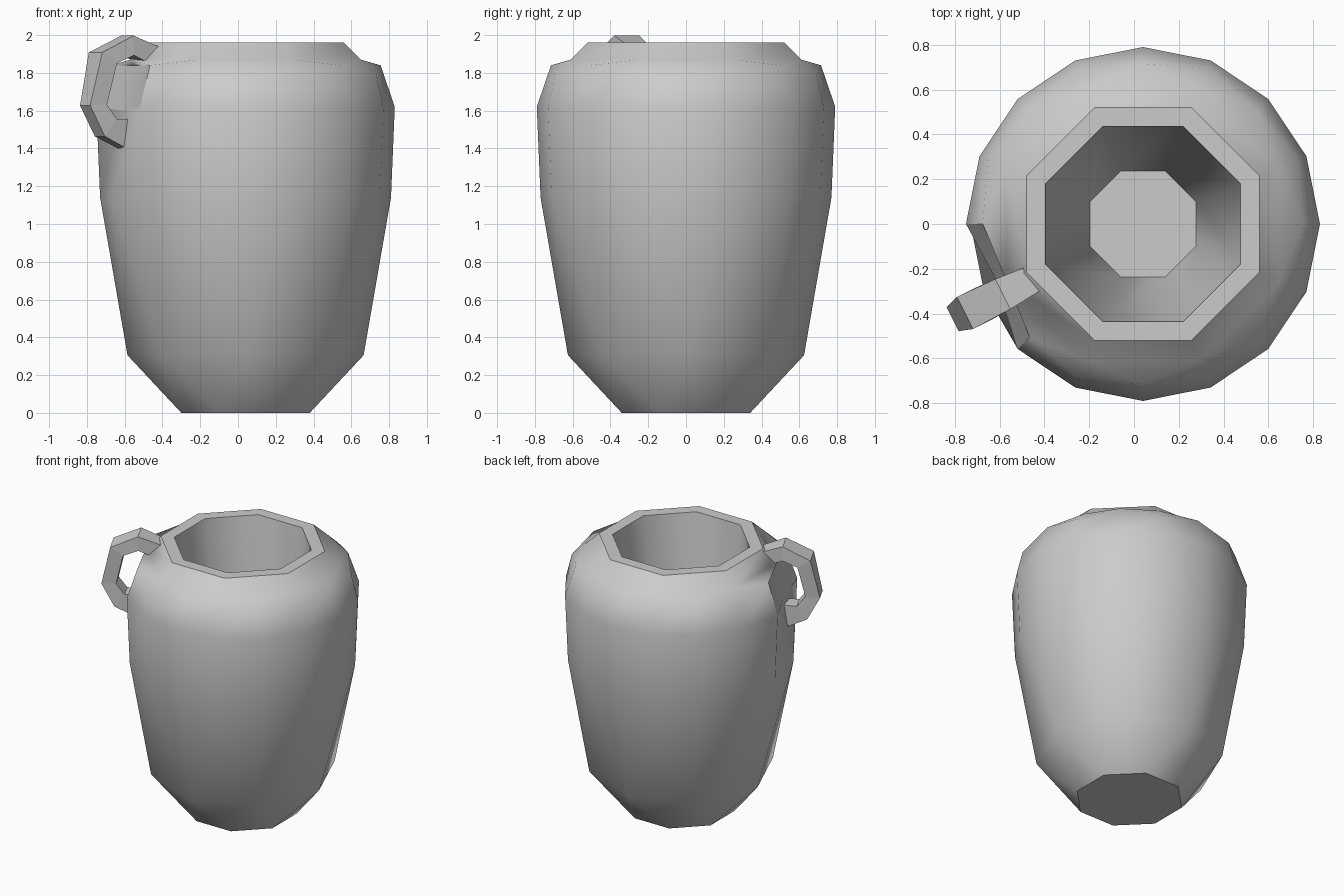
import bpy, bmesh, math
from mathutils import Vector

if "Cube" in bpy.data.objects:
    bpy.data.objects.remove(bpy.data.objects["Cube"])

CX = 0.04                       # the pot axis sits slightly right of centre
A8 = math.cos(math.pi / 8)      # apothem factor of an octagon


def ring(bm, kind, radius, z):
    """'full' 16-gon; 'flat' octagon with sides on the axes (radius = apothem);
    'point' octagon with corners on the axes."""
    n = 16 if kind == 'full' else 8
    off = math.pi / 8 if kind == 'flat' else 0.0
    r = radius / A8 if kind == 'flat' else radius
    return [bm.verts.new((CX + r * math.cos(off + i * math.tau / n),
                          r * math.sin(off + i * math.tau / n), z)) for i in range(n)]


def bridge(bm, a, b):
    for i in range(len(a)):
        j = (i + 1) % len(a)
        bm.faces.new((a[i], a[j], b[j], b[i]))


def bridge_flat(bm, big, flat):
    """16-gon to flat octagon."""
    for k in range(8):
        p, q, r = big[2 * k], big[2 * k + 1], big[(2 * k + 2) % 16]
        bm.faces.new((p, flat[k - 1], flat[k]))
        bm.faces.new((p, q, flat[k]))
        bm.faces.new((q, r, flat[k]))


def bridge_point(bm, big, point):
    """16-gon to pointed octagon."""
    for k in range(8):
        p, q, r = big[2 * k], big[2 * k + 1], big[(2 * k + 2) % 16]
        e, f = point[k], point[(k + 1) % 8]
        bm.faces.new((p, q, e))
        bm.faces.new((q, f, e))
        bm.faces.new((q, r, f))


def bridge_zigzag(bm, point, flat):
    """Pointed octagon to flat octagon."""
    for k in range(8):
        bm.faces.new((point[k], flat[k - 1], flat[k]))
        bm.faces.new((point[k], flat[k], point[(k + 1) % 8]))


def finish(bm, name, smooth):
    bmesh.ops.recalc_face_normals(bm, faces=bm.faces[:])
    for f in bm.faces:
        f.smooth = smooth
    me = bpy.data.meshes.new(name)
    bm.to_mesh(me)
    bm.free()
    ob = bpy.data.objects.new(name, me)
    bpy.context.collection.objects.link(ob)
    return ob


# Pot body: rings up the outside and down the inside
bm = bmesh.new()
base = ring(bm, 'flat', 0.34, 0.0)
foot = ring(bm, 'point', 0.625, 0.305)
belly = ring(bm, 'full', 0.77, 1.14)
widest = ring(bm, 'full', 0.79, 1.62)
shoulder = ring(bm, 'full', 0.715, 1.84)
neck = ring(bm, 'flat', 0.61, 1.87)
rim_out = ring(bm, 'flat', 0.52, 1.96)
rim_in = ring(bm, 'flat', 0.435, 1.96)
floor = ring(bm, 'flat', 0.237, 0.2)

# Shoulder drops a little between the eight main corners
for i, v in enumerate(shoulder):
    if i % 2:
        a = i * math.tau / 16
        v.co = (CX + 0.75 * math.cos(a), 0.75 * math.sin(a), 1.785)

bridge_zigzag(bm, foot, base)
bridge_point(bm, belly, foot)
bridge(bm, belly, widest)
bridge(bm, widest, shoulder)
bridge_flat(bm, shoulder, neck)
for a, b in ((neck, rim_out), (rim_out, rim_in), (rim_in, floor)):
    bridge(bm, a, b)
bm.faces.new(base)
bm.faces.new(floor)

# Dent behind the handle
widest[9].co = (-0.61, -0.26, 1.60)
shoulder[9].co = (-0.55, -0.23, 1.84)

# Hard edges around base, rim, inner floor and dent
for loop in (base, rim_out, rim_in, floor):
    for i in range(8):
        bm.edges.get((loop[i], loop[i - 1])).smooth = False
for loop in (widest, shoulder):
    for i in (8, 9):
        bm.edges.get((loop[i], loop[i + 1])).smooth = False
for i in (8, 10):
    bm.edges.get((widest[i], shoulder[i])).smooth = False
finish(bm, "pot_body", True)

# Handle: box section swept along a loop lying in a radial plane
out = Vector((-1, -0.5, 0)).normalized()
side = Vector((-out.y, out.x, 0))
path = [(-0.45, 1.885, 0.052, 0.06), (-0.585, 1.945, 0.052, 0.075),
        (-0.715, 1.88, 0.052, 0.08), (-0.765, 1.63, 0.05, 0.06),
        (-0.70, 1.51, 0.058, 0.06), (-0.58, 1.475, 0.085, 0.05)]
pts = [Vector((x, 0.5 * (x - CX), z)) for x, z, _, _ in path]
bm = bmesh.new()
loops = []
for i, p in enumerate(pts):
    t = (pts[min(i + 1, len(pts) - 1)] - pts[max(i - 1, 0)]).normalized()
    n = side.cross(t).normalized()
    th, w = path[i][2:]
    loops.append([bm.verts.new(p + n * u * th + side * v * w)
                  for u, v in ((-1, -1), (1, -1), (1, 1), (-1, 1))])
for a, b in zip(loops, loops[1:]):
    bridge(bm, a, b)
bm.faces.new(loops[0])
bm.faces.new(loops[-1])
finish(bm, "handle", False)
